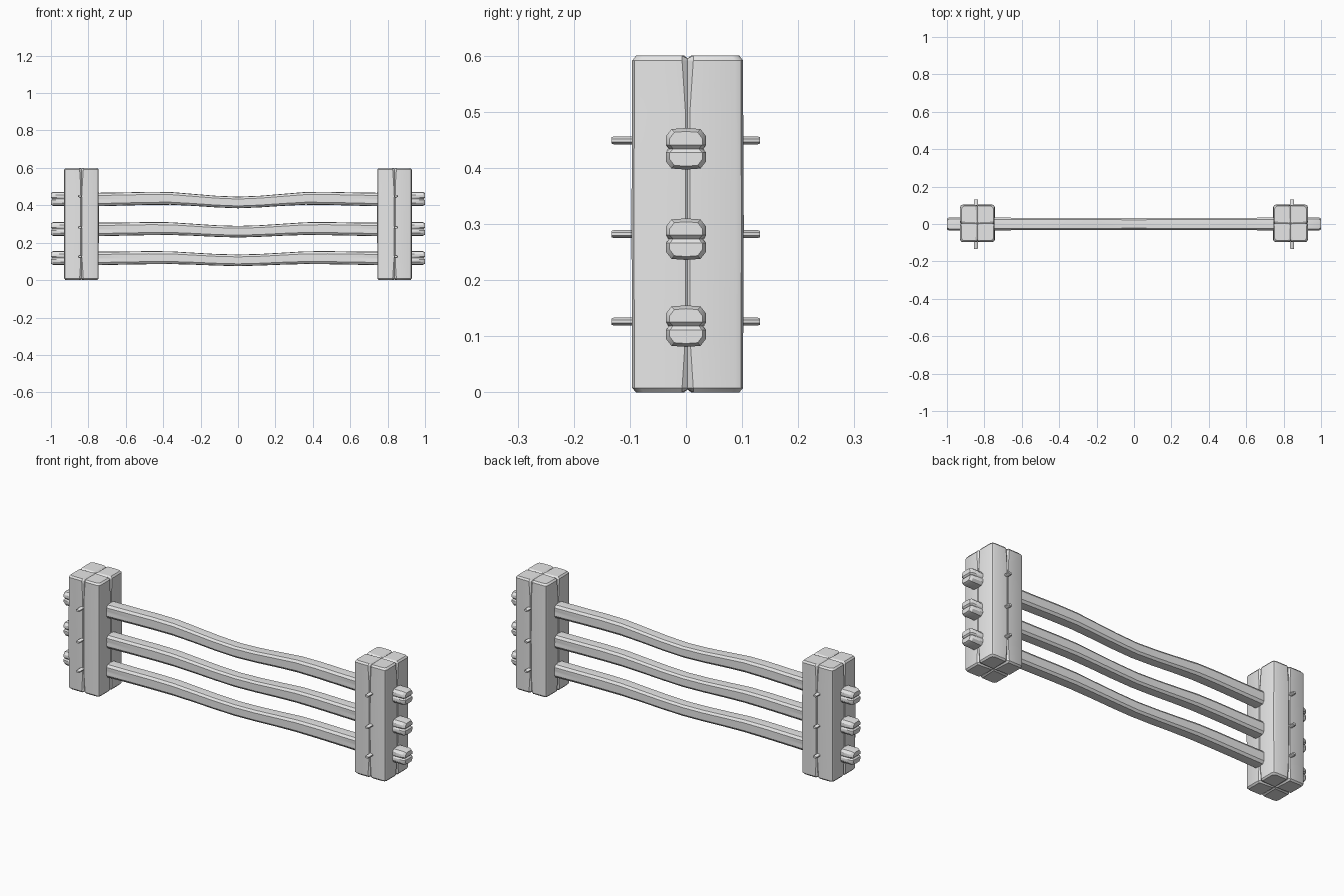
import bpy
import bmesh
import math

cube = bpy.data.objects.get("Cube")
if cube:
    bpy.data.objects.remove(cube, do_unlink=True)

# One plain grey for the whole fence
grey = bpy.data.materials.new("plain_grey")
grey.use_nodes = True
colour = (0.8, 0.8, 0.8, 1)
grey.diffuse_color = colour
grey.node_tree.nodes["Principled BSDF"].inputs["Base Color"].default_value = colour


def finish(bm, name):
    bmesh.ops.recalc_face_normals(bm, faces=bm.faces[:])
    mesh = bpy.data.meshes.new(name)
    bm.to_mesh(mesh)
    bm.free()
    mesh.materials.append(grey)
    obj = bpy.data.objects.new(name, mesh)
    bpy.context.collection.objects.link(obj)
    bpy.ops.object.select_all(action='DESELECT')
    obj.select_set(True)
    bpy.context.view_layer.objects.active = obj
    bpy.ops.object.shade_smooth_by_angle(angle=math.radians(32))
    return obj


def bridge(bm, rings):
    for a, b in zip(rings, rings[1:]):
        n = len(a)
        for i in range(n):
            j = (i + 1) % n
            bm.faces.new((a[i], a[j], b[j], b[i]))


def post_outline(hx, hy, w, d, r):
    """Rounded rectangle with a V-shaped crack in the middle of each side."""
    pts = []
    for k in range(4):
        c, s = round(math.cos(k * math.pi / 2)), round(math.sin(k * math.pi / 2))
        out, half = (hx, hy) if k % 2 == 0 else (hy, hx)
        side = [(out, -w), (out - d, 0), (out, w)]
        for a in (0, math.pi / 4, math.pi / 2):
            side.append((out - r + r * math.cos(a), half - r + r * math.sin(a)))
        pts += [(u * c - v * s, u * s + v * c) for u, v in side]
    return pts


def build_post(name, x):
    bm = bmesh.new()
    cy, w = 0.003, 0.01
    # height, inset, crack width, crack depth
    levels = [(0, .007, w, .008), (.008, 0, w, .008), (.1, 0, .004, .003),
              (.3, -.001, .004, .003), (.5, 0, .004, .003),
              (.591, 0, w, .008), (.6, .007, w, .008)]
    rings = []
    for z, inset, cw, cd in levels:
        outline = post_outline(.092 - inset, .099 - inset, cw, cd, .014)
        rings.append([bm.verts.new((x + px, cy + py, z)) for px, py in outline])
    bridge(bm, rings)
    # Caps with a cross-shaped crack
    for ring, z, down in ((rings[0], 0, 1), (rings[-1], .6, -1)):
        centre = bm.verts.new((x, cy, z + down * .006))
        inner = [bm.verts.new((x + sx * .006, cy + sy * .006, z))
                 for sx, sy in ((1, 1), (-1, 1), (-1, -1), (1, -1))]
        for k in range(4):
            b = 6 * k
            ring[b + 1].co.z += down * .005
            bm.faces.new(ring[b + 2:b + 6] + [ring[(b + 6) % 24], inner[k]])
            bm.faces.new((ring[b + 1], ring[b + 2], inner[k], centre))
            bm.faces.new((ring[b], ring[b + 1], centre, inner[k - 1]))
    finish(bm, name)


def rail_outline(hy, hz, d):
    """Chamfered section with a split half way up each side."""
    half = [(hy - d, 0), (hy, .007), (hy, hz * .6), (hy * .72, hz * .95),
            (0, hz), (-hy * .72, hz * .95), (-hy, hz * .6), (-hy, .007)]
    return half + [(-y, -z) for y, z in half]


def build_rail(name, z, sag):
    bm = bmesh.new()
    # distance from centre, vertical shift, half width, half height, split depth
    half = [(1, 0, .029, .031, .006), (.988, 0, .036, .037, .006),
            (.9, 0, .036, .037, .004), (.74, -.003, .034, .036, .001),
            (.6, 0, .033, .035, 0), (.48, .003, .033, .035, 0),
            (.36, .003, .033, .034, 0), (.24, -.005, .032, .032, 0),
            (.12, -.014, .032, .031, 0)]
    stations = [(-s[0],) + s[1:] for s in half] + [(0, -.019, .031, .031, 0)] + half[::-1]
    rings = []
    for x, dz, hy, hz, d in stations:
        rings.append([bm.verts.new((x, y, z + dz * sag + pz))
                      for y, pz in rail_outline(hy, hz, d)])
    bridge(bm, rings)
    # Split ends
    for ring, inward in ((rings[0], 1), (rings[-1], -1)):
        ring[0].co.x += inward * .007
        ring[8].co.x += inward * .007
        bm.faces.new(ring[1:8])
        bm.faces.new(ring[9:16])
        bm.faces.new((ring[0], ring[1], ring[7], ring[8]))
        bm.faces.new((ring[8], ring[9], ring[15], ring[0]))
    finish(bm, name)


def build_peg(name, x, z):
    bm = bmesh.new()
    rings = []
    for y, k in ((-.133, .8), (-.129, 1), (.128, 1), (.132, .8)):
        rings.append([bm.verts.new((x + .012 * k * math.cos(a), y, z + .0075 * k * math.sin(a)))
                      for a in [math.pi / 8 + i * math.pi / 4 for i in range(8)]])
    bridge(bm, rings)
    bm.faces.new(rings[0])
    bm.faces.new(rings[-1])
    finish(bm, name)


# Rails: name, end height, peg height, amount of sag
rails = [("bottom", .118, .126, .65), ("middle", .273, .282, .75), ("top", .434, .449, 1)]
for label, z, peg_z, sag in rails:
    build_rail(label + "_rail", z, sag)
    for side, x in (("left", .845), ("right", -.845)):
        build_peg(f"{label}_{side}_peg", x, peg_z)

# Posts
build_post("left_post", .837)
build_post("right_post", -.837)
